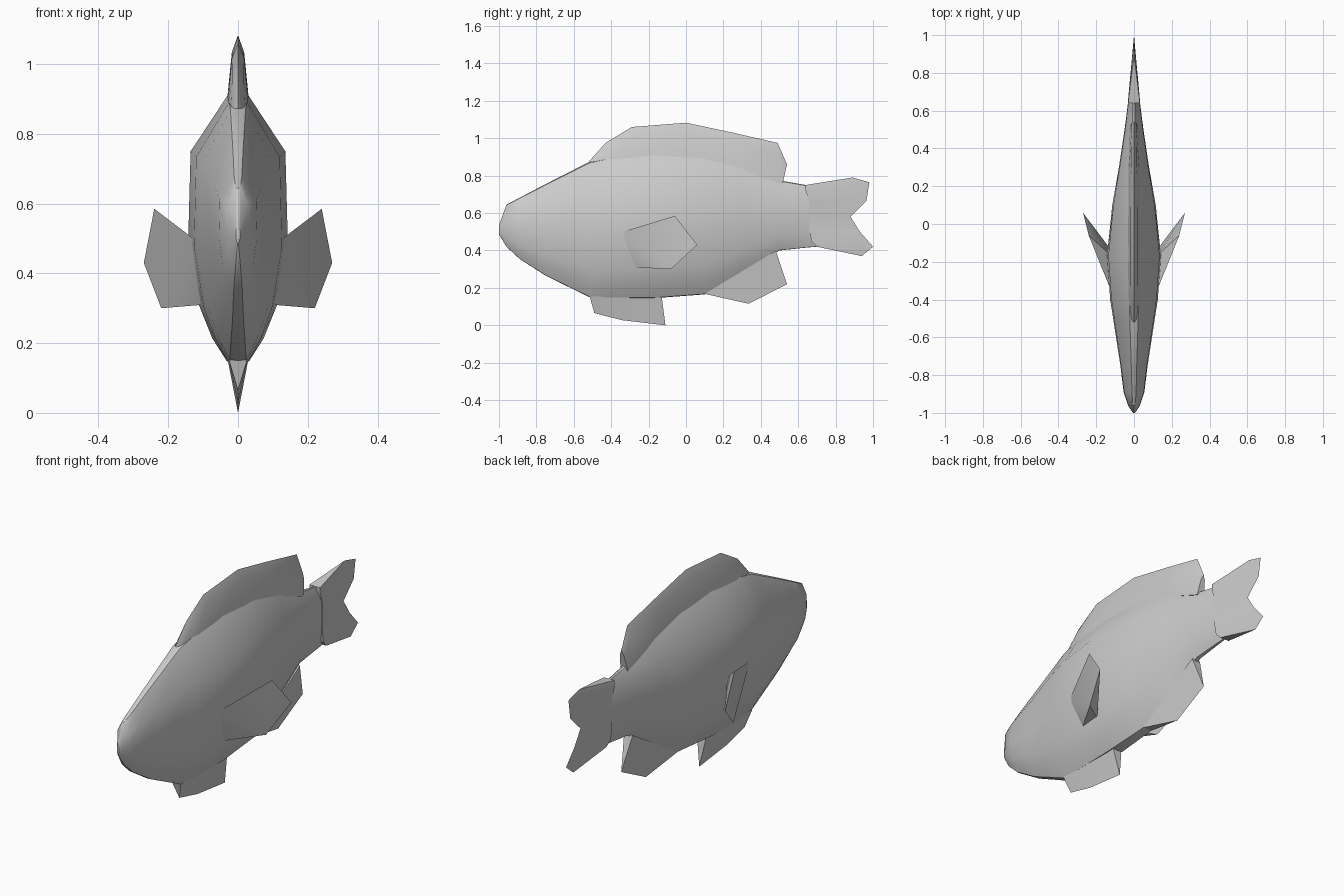
import bpy, bmesh
from mathutils import Matrix

if "Cube" in bpy.data.objects:
    bpy.data.objects.remove(bpy.data.objects["Cube"])


def finish(name, bm, angle=0.6):
    # mirror the right half, close the seam and shade
    bmesh.ops.mirror(bm, geom=bm.verts[:] + bm.edges[:] + bm.faces[:],
                     matrix=Matrix.Identity(4), merge_dist=0.0005, axis='X')
    bmesh.ops.remove_doubles(bm, verts=bm.verts[:], dist=0.0005)
    bmesh.ops.recalc_face_normals(bm, faces=bm.faces[:])
    me = bpy.data.meshes.new(name)
    bm.to_mesh(me)
    bm.free()
    ob = bpy.data.objects.new(name, me)
    bpy.context.collection.objects.link(ob)
    bpy.ops.object.select_all(action='DESELECT')
    ob.select_set(True)
    bpy.context.view_layer.objects.active = ob
    bpy.ops.object.shade_smooth_by_angle(angle=angle)
    return ob


def loft(name, columns):
    # skin between half sections, each running from x = 0 out and back
    bm = bmesh.new()
    rows = [[bm.verts.new(p) for p in col] for col in columns]
    for a, b in zip(rows, rows[1:]):
        for i in range(len(a) - 1):
            bm.faces.new((a[i], a[i + 1], b[i + 1], b[i]))
    bm.faces.new(rows[0])
    bm.faces.new(rows[-1][::-1])
    return finish(name, bm)


def fin(name, ribs, mid=None):
    # ribs: base y, base z, base half thickness, tip y, tip z
    cols = []
    for y, z, t, ty, tz in ribs:
        col = [(0, y, z), (t, y, z)]
        if mid:
            f, s = mid
            col.append((t * s, y + (ty - y) * f, z + (tz - z) * f))
        cols.append(col + [(0, ty, tz)])
    return loft(name, cols)


# body: y, belly z, back z, half width
stations = [(-1.0, .485, .535, .006), (-.96, .42, .645, .032), (-.89, .355, .682, .055),
            (-.75, .265, .755, .072), (-.515, .15, .875, .108), (-.4, .145, .90, .126),
            (-.17, .145, .92, .143), (.1, .165, .91, .115), (.3, .28, .87, .08),
            (.5, .40, .775, .05), (.64, .415, .75, .032), (.7, .42, .74, .022)]
section = [(0, 0), (.22, .003), (.52, .09), (.78, .21), (1, .44), (.95, .78), (.2, .99), (0, 1)]
loft("body", [[(fx * w, y, zb + fz * (zt - zb)) for fx, fz in section]
              for y, zb, zt, w in stations])

# fins on the centre line
fin("dorsal_fin", [(-.5, .84, .02, -.52, .875), (-.38, .88, .03, -.43, .975),
                   (-.25, .89, .032, -.29, 1.06), (0, .89, .032, 0, 1.083),
                   (.25, .85, .03, .25, 1.03), (.46, .77, .025, .49, .975),
                   (.515, .75, .022, .54, .86)], mid=(.75, .55))
fin("tail_fin", [(.64, .75, .031, .89, .79), (.64, .72, .032, .98, .765),
                 (.66, .66, .031, .965, .665), (.66, .58, .031, .88, .58),
                 (.66, .51, .031, .93, .5), (.67, .45, .03, 1.0, .42),
                 (.70, .42, .026, .94, .37)])
fin("pelvic_fin", [(-.515, .155, .027, -.49, .065), (-.34, .155, .03, -.34, .027),
                   (-.13, .155, .027, -.11, 0)])
fin("anal_fin", [(.10, .168, .025, .335, .115), (.48, .398, .025, .54, .22)])

# pectoral fins: wedges flaring back from the flanks
bm = bmesh.new()
for p in [(.115, -.37, .49), (.10, -.28, .31), (.24, -.06, .585), (.27, .06, .43),
          (.22, -.08, .30), (.125, -.165, .483), (.10, -.165, .315)]:
    bm.verts.new(p)
bmesh.ops.convex_hull(bm, input=bm.verts[:])
finish("pectoral_fins", bm)
